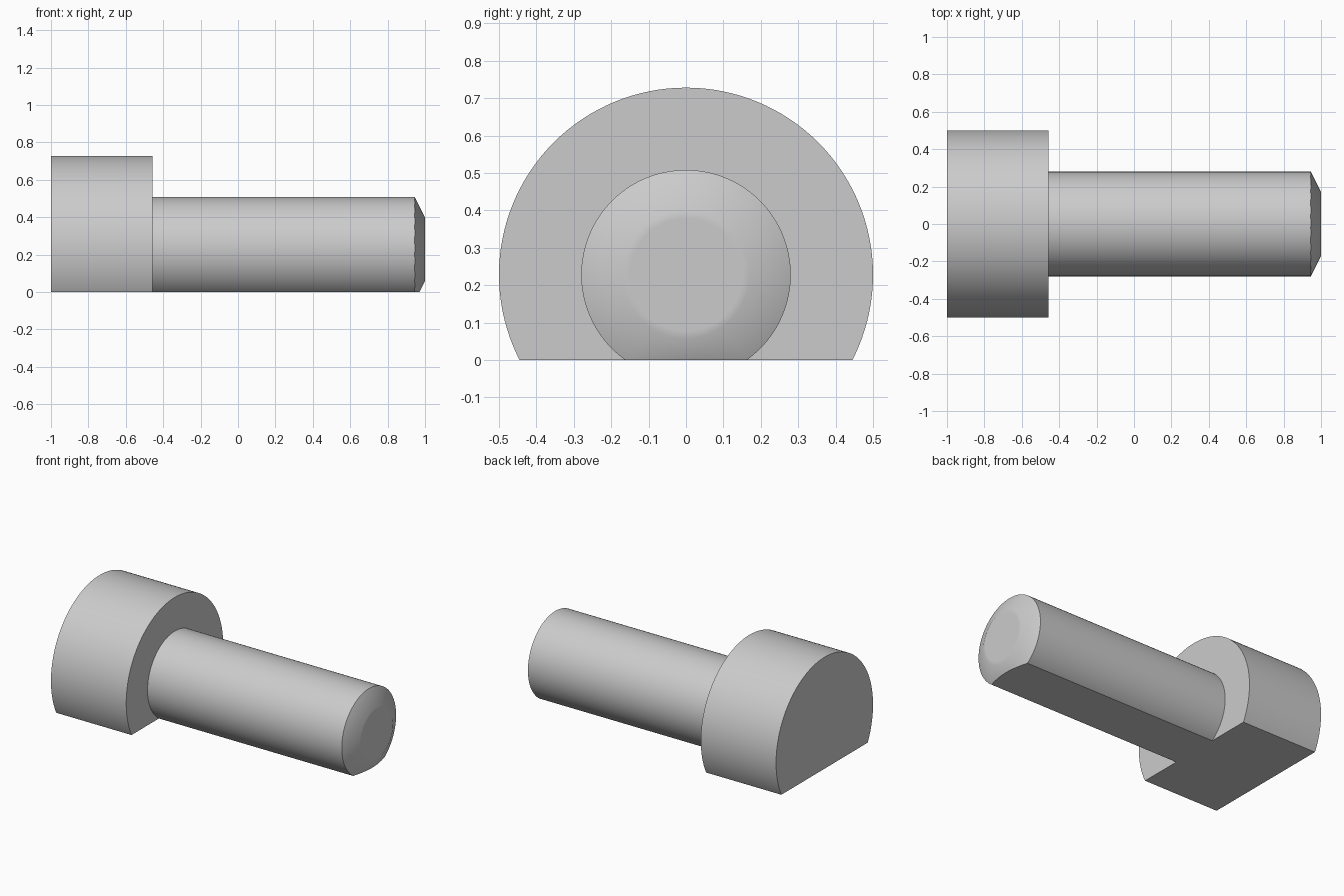
import bpy, bmesh, math
from mathutils import Vector, Matrix

cube = bpy.data.objects.get("Cube")
if cube:
    bpy.data.objects.remove(cube, do_unlink=True)

AXIS_Z = 0.228
SEGMENTS = 128

# Single plain metal colour
metal = bpy.data.materials.new("grey_metal")
metal.use_nodes = True
colour = (0.6, 0.6, 0.6, 1)
metal.diffuse_color = colour
metal.node_tree.nodes["Principled BSDF"].inputs["Base Color"].default_value = colour

# Half profile along the axis (x, radius): head, shaft, chamfered tip
profile = [(-1, 0), (-1, 0.5), (-0.457, 0.5), (-0.457, 0.28),
           (0.945, 0.28), (1, 0.17), (1, 0.15), (1, 0)]

bm = bmesh.new()
points = [bm.verts.new((x, 0, AXIS_Z + r)) for x, r in profile]
edges = [bm.edges.new(pair) for pair in zip(points, points[1:])]
bmesh.ops.spin(bm, geom=points + edges, cent=(0, 0, AXIS_Z), axis=(1, 0, 0),
               angle=math.tau, steps=SEGMENTS, use_duplicate=False)
bmesh.ops.remove_doubles(bm, verts=bm.verts, dist=0.0001)

# Flat underside: slice the bolt at the ground and cap the opening
cut = bmesh.ops.bisect_plane(bm, geom=bm.verts[:] + bm.edges[:] + bm.faces[:],
                             plane_co=(0, 0, 0), plane_no=(0, 0, 1), clear_inner=True)
rim = [e for e in bm.edges if e.is_boundary]
bmesh.ops.edgenet_fill(bm, edges=rim)
bmesh.ops.recalc_face_normals(bm, faces=bm.faces)

mesh = bpy.data.meshes.new("flat_sided_bolt")
bm.to_mesh(mesh)
bm.free()
mesh.materials.append(metal)
bolt = bpy.data.objects.new("flat_sided_bolt", mesh)
bpy.context.collection.objects.link(bolt)

# Smooth round walls with sharp rims
bpy.ops.object.select_all(action='DESELECT')
bolt.select_set(True)
bpy.context.view_layer.objects.active = bolt
bpy.ops.object.shade_smooth_by_angle(angle=math.radians(30))
